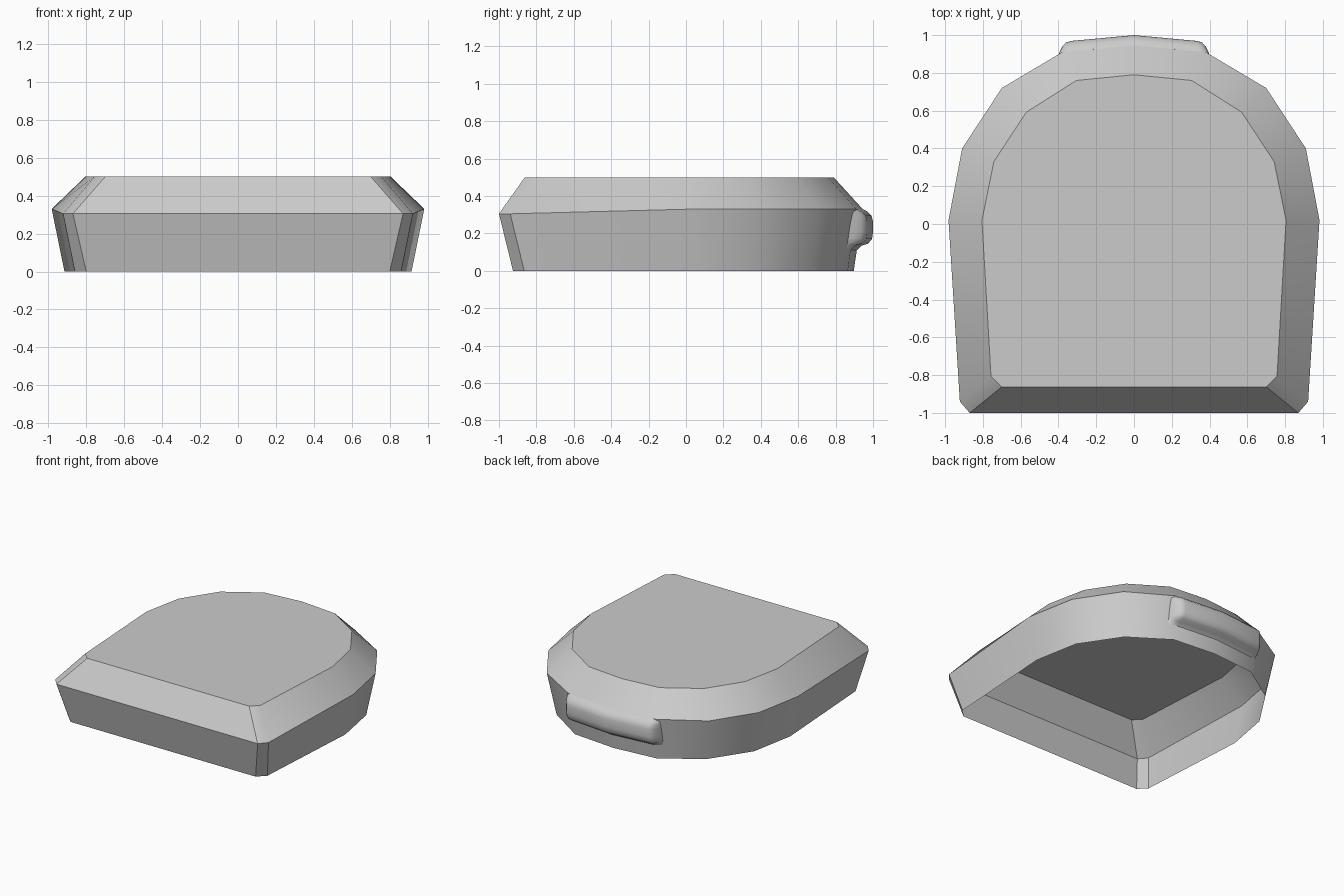
import bpy, bmesh, math

if "Cube" in bpy.data.objects:
    bpy.data.objects.remove(bpy.data.objects["Cube"])


def make_object(name, bm, angle):
    bmesh.ops.remove_doubles(bm, verts=bm.verts, dist=0.0005)
    bmesh.ops.recalc_face_normals(bm, faces=bm.faces)
    me = bpy.data.meshes.new(name)
    bm.to_mesh(me)
    bm.free()
    ob = bpy.data.objects.new(name, me)
    bpy.context.collection.objects.link(ob)
    bpy.ops.object.select_all(action='DESELECT')
    ob.select_set(True)
    bpy.context.view_layer.objects.active = ob
    bpy.ops.object.shade_smooth_by_angle(angle=math.radians(angle))
    return ob


def mirrored(half):
    # half outline runs front corner -> back centre, on the +x side
    return half + [(-x, y, z) for x, y, z in reversed(half[:-1])]


# Shell: three outlines, open underneath, flat lid on top
bottom = [(0.80, -0.925, 0), (0.86, -0.865, 0), (0.915, 0.02, 0), (0.85, 0.37, 0),
          (0.65, 0.67, 0), (0.355, 0.865, 0), (0, 0.897, 0)]
middle = [(0.87, -1.0, 0.305), (0.922, -0.94, 0.305), (0.982, 0.02, 0.33), (0.91, 0.40, 0.33),
          (0.70, 0.72, 0.33), (0.38, 0.91, 0.33), (0, 0.945, 0.33)]
top = [(0.70, -0.862, 0.5), (0.757, -0.807, 0.5), (0.805, 0.02, 0.5), (0.742, 0.33, 0.5),
       (0.57, 0.592, 0.5), (0.305, 0.76, 0.5), (0, 0.79, 0.5)]

bm = bmesh.new()
rings = [[bm.verts.new(p) for p in mirrored(h)] for h in (bottom, middle, top)]
for a, b in zip(rings, rings[1:]):
    n = len(a)
    for i in range(n):
        j = (i + 1) % n
        bm.faces.new((a[i], a[j], b[j], b[i]))
lid = bm.faces.new(rings[-1])
if lid.normal.z < 0:
    lid.normal_flip()
make_object("shell", bm, 30)


# Rounded grip lip on the back wall, lofted sideways
def wall_y(x, z):
    x = abs(x)
    y = 0.897 + 0.048 * z / 0.33 - 0.092 * min(x, 0.37)
    return y - 0.6 * max(x - 0.37, 0)


lip_profile = [(0.0, 0.11), (0.022, 0.135), (0.055, 0.145), (0.073, 0.17), (0.073, 0.205),
               (0.064, 0.265), (0.052, 0.295), (0.025, 0.318), (0.0, 0.33)]
half_stations = [(0.405, 0.0), (0.395, 0.35), (0.38, 0.68), (0.36, 0.92), (0.335, 1.0)]
stations = ([(-x, s) for x, s in half_stations] + [(0, 1.0)] + half_stations[::-1])

bm = bmesh.new()
sections = []
for x, s in stations:
    row = []
    for d, z in lip_profile:
        zz = 0.22 + (z - 0.22) * (0.9 + 0.1 * s)
        row.append(bm.verts.new((x, wall_y(x, zz) + d * s, zz)))
    sections.append(row)
for a, b in zip(sections, sections[1:]):
    for i in range(len(a) - 1):
        bm.faces.new((a[i], b[i], b[i + 1], a[i + 1]))
make_object("back_grip_lip", bm, 50)
